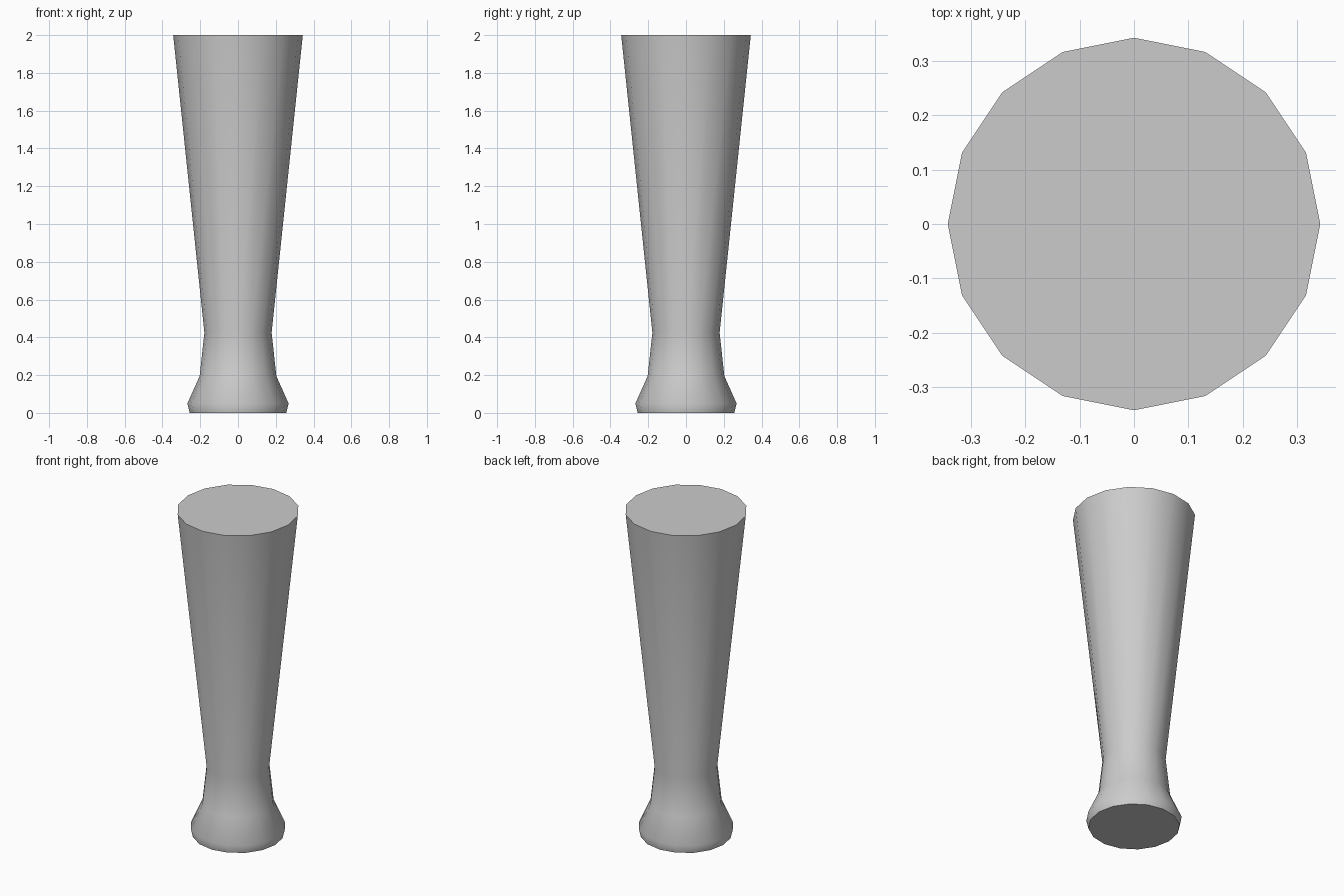
import bpy, bmesh
from math import cos, sin, tau, radians

if "Cube" in bpy.data.objects:
    bpy.data.objects.remove(bpy.data.objects["Cube"])

SIDES = 16
# leg profile from foot to top: (radius, height)
PROFILE = [(0.256, 0.0), (0.268, 0.05), (0.203, 0.195), (0.178, 0.425), (0.343, 2.0)]

# turned leg: stacked rings bridged by quads
bm = bmesh.new()
rings = [[bm.verts.new((r * cos(tau * i / SIDES), r * sin(tau * i / SIDES), z))
          for i in range(SIDES)] for r, z in PROFILE]
for low, high in zip(rings, rings[1:]):
    for i in range(SIDES):
        j = (i + 1) % SIDES
        bm.faces.new((low[i], low[j], high[j], high[i]))

# flat end caps
bm.faces.new(rings[0][::-1])
bm.faces.new(rings[-1])

mesh = bpy.data.meshes.new("turned_leg")
bm.to_mesh(mesh)
bm.free()
leg = bpy.data.objects.new("turned_leg", mesh)
bpy.context.collection.objects.link(leg)

# smooth sides, crisp cap edges
bpy.context.view_layer.objects.active = leg
leg.select_set(True)
bpy.ops.object.shade_smooth_by_angle(angle=radians(45))
